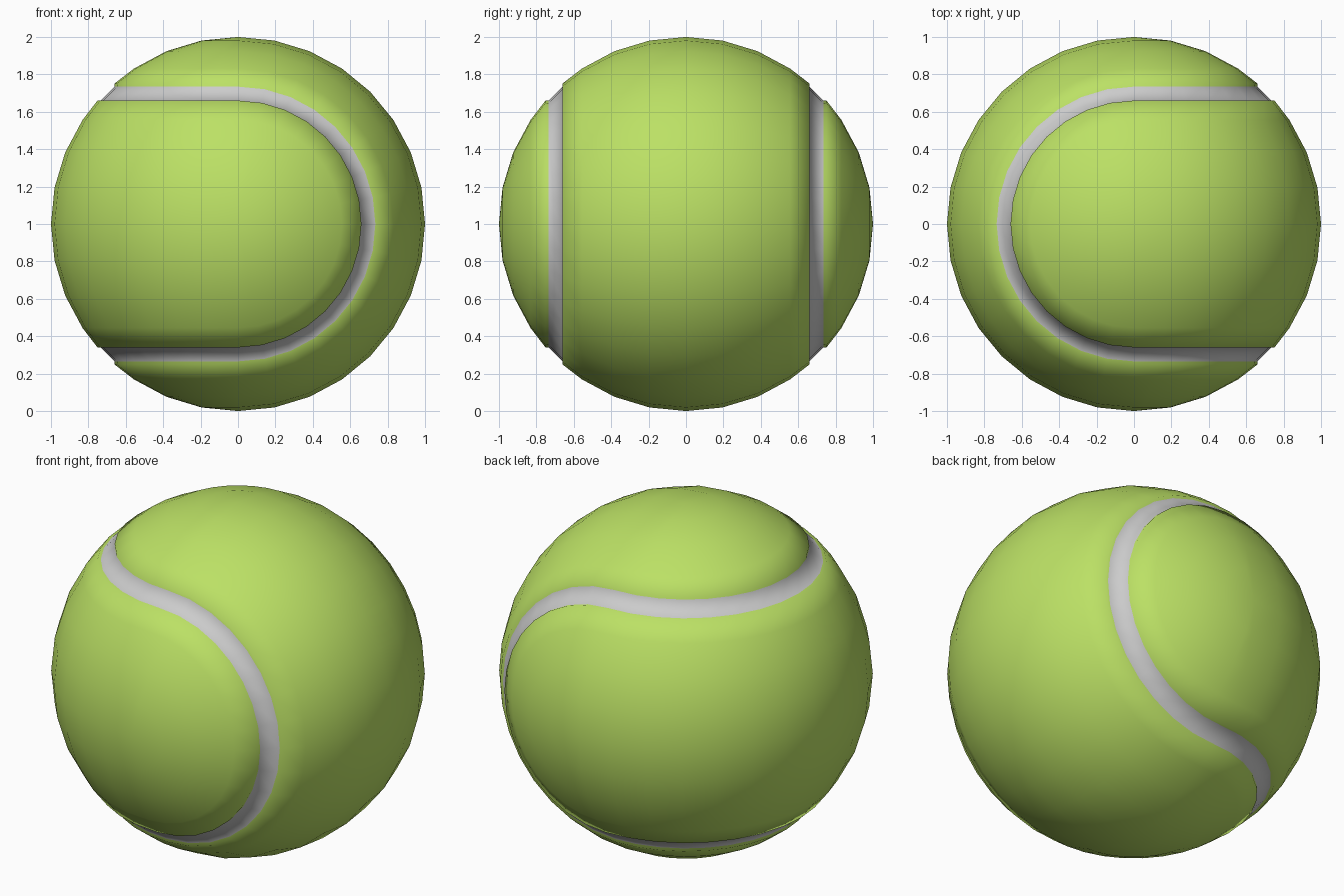
import bpy, bmesh
from math import sin, cos, pi, radians
from mathutils import Matrix, Vector

if "Cube" in bpy.data.objects:
    bpy.data.objects.remove(bpy.data.objects["Cube"])

# Quarter profile (angle from equator, radius), mirrored about 45 degrees: panel, lip, seam floor
half = [(0, 1), (11.25, 1), (22.5, 1), (33.75, 1), (41.3, 1), (41.9, 0.987)]
quarter = half + [(90 - a, r) for a, r in reversed(half)]
profile = [(-a, r) for a, r in reversed(quarter[1:])] + quarter
STEPS = 16

bm = bmesh.new()


def half_ball(matrix):
    """Half sphere on x > 0, turned round the y axis, with a grey floor in the grooves."""
    rings = []
    for a, r in profile:
        a = radians(a)
        rings.append([bm.verts.new(matrix @ Vector((r * cos(a) * sin(pi * i / STEPS),
                                                    r * sin(a),
                                                    r * cos(a) * cos(pi * i / STEPS))))
                      for i in range(STEPS + 1)])
    for j in range(len(rings) - 1):
        is_seam = profile[j][1] < 1 and profile[j + 1][1] < 1
        for i in range(STEPS):
            f = bm.faces.new((rings[j][i], rings[j][i + 1], rings[j + 1][i + 1], rings[j + 1][i]))
            f.material_index = int(is_seam)
            f.smooth = True


# Two identical halves, the second turned half round the (0, 1, 1) axis, make the winding seam
half_ball(Matrix.Identity(3))
half_ball(Matrix.Rotation(pi, 3, Vector((0, 1, 1))))
bmesh.ops.remove_doubles(bm, verts=bm.verts, dist=1e-4)
bmesh.ops.dissolve_degenerate(bm, edges=bm.edges, dist=1e-5)
bmesh.ops.recalc_face_normals(bm, faces=bm.faces)
bmesh.ops.translate(bm, verts=bm.verts, vec=(0, 0, 1))

mesh = bpy.data.meshes.new("ball")
bm.to_mesh(mesh)
bm.free()

# Green felt and grey seam
for name, color in (("felt_green", (0.5, 0.75, 0.13, 1)), ("seam_grey", (0.8, 0.8, 0.8, 1))):
    mat = bpy.data.materials.new(name)
    mat.diffuse_color = color
    mat.use_nodes = True
    mat.node_tree.nodes["Principled BSDF"].inputs["Base Color"].default_value = mat.diffuse_color
    mesh.materials.append(mat)

ball = bpy.data.objects.new("ball", mesh)
bpy.context.collection.objects.link(ball)
